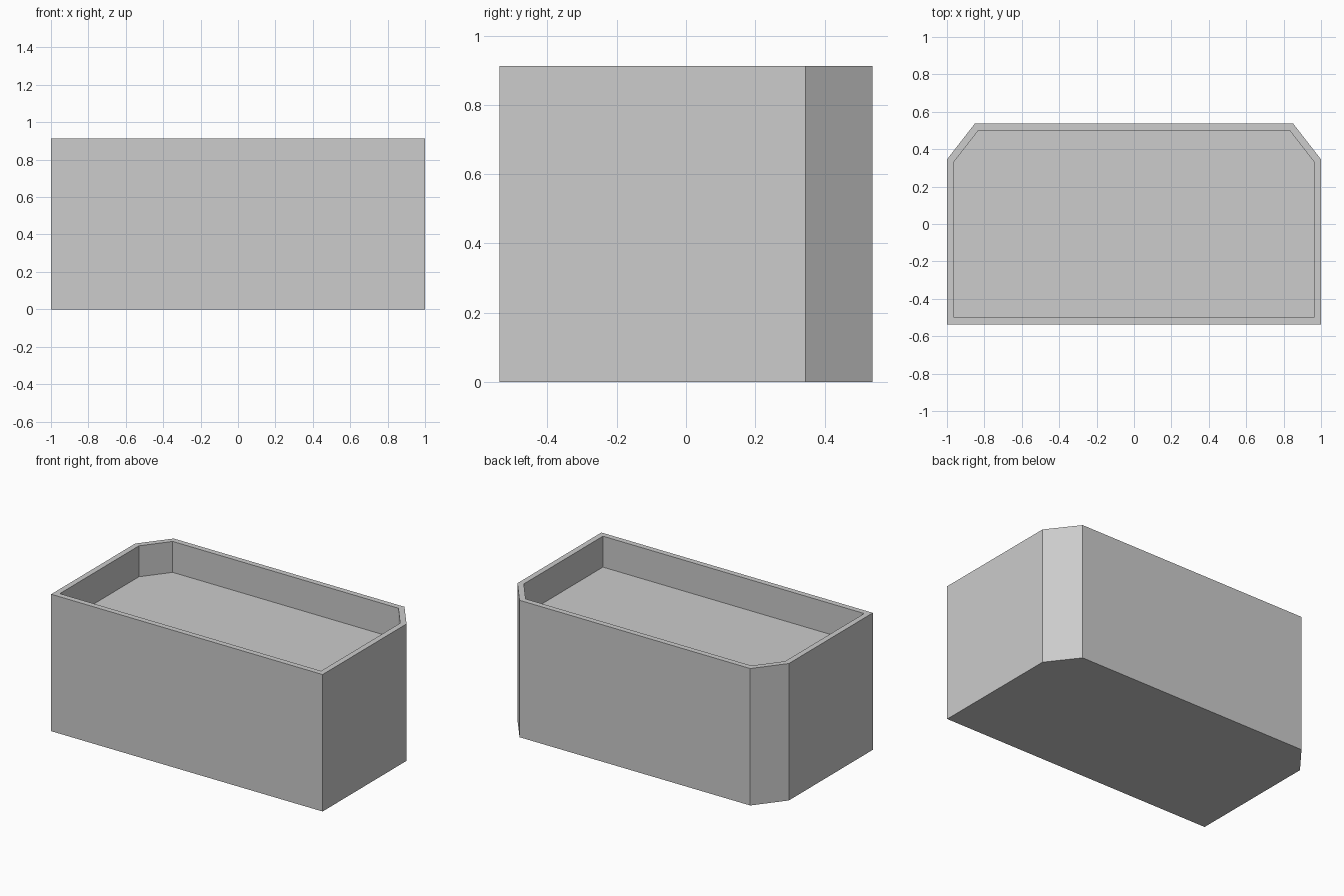
import bpy
import bmesh

default_cube = bpy.data.objects.get("Cube")
if default_cube:
    bpy.data.objects.remove(default_cube, do_unlink=True)

HALF_X, HALF_Y, HEIGHT = 1.0, 0.538, 0.912
CHAMFER_X, CHAMFER_Y = 0.85, 0.345
WALL, RECESS = 0.0375, 0.206

# Single grey finish
grey = bpy.data.materials.new("grey")
grey.use_nodes = True
colour = (0.604, 0.604, 0.604, 1)
grey.diffuse_color = colour
grey.node_tree.nodes["Principled BSDF"].inputs["Base Color"].default_value = colour

# Outline with the two back corners cut, mirrored across x
half = [(HALF_X, -HALF_Y), (HALF_X, CHAMFER_Y), (CHAMFER_X, HALF_Y)]
outline = half + [(-x, y) for x, y in reversed(half)]

bm = bmesh.new()
base = bm.faces.new([bm.verts.new((x, y, 0)) for x, y in outline])

# Outer walls
raised = bmesh.ops.extrude_face_region(bm, geom=[base], use_keep_orig=True)["geom"]
top = next(g for g in raised if isinstance(g, bmesh.types.BMFace))
bmesh.ops.translate(bm, verts=top.verts, vec=(0, 0, HEIGHT))
bmesh.ops.recalc_face_normals(bm, faces=bm.faces)

# Rim of even width around a sunken floor
bmesh.ops.inset_region(bm, faces=[top], thickness=WALL, use_even_offset=True)
sunk = bmesh.ops.extrude_discrete_faces(bm, faces=[top])["faces"]
bmesh.ops.translate(bm, verts=sunk[0].verts, vec=(0, 0, -RECESS))

mesh = bpy.data.meshes.new("planter_box")
bm.to_mesh(mesh)
bm.free()
mesh.materials.append(grey)
planter = bpy.data.objects.new("planter_box", mesh)
bpy.context.collection.objects.link(planter)
